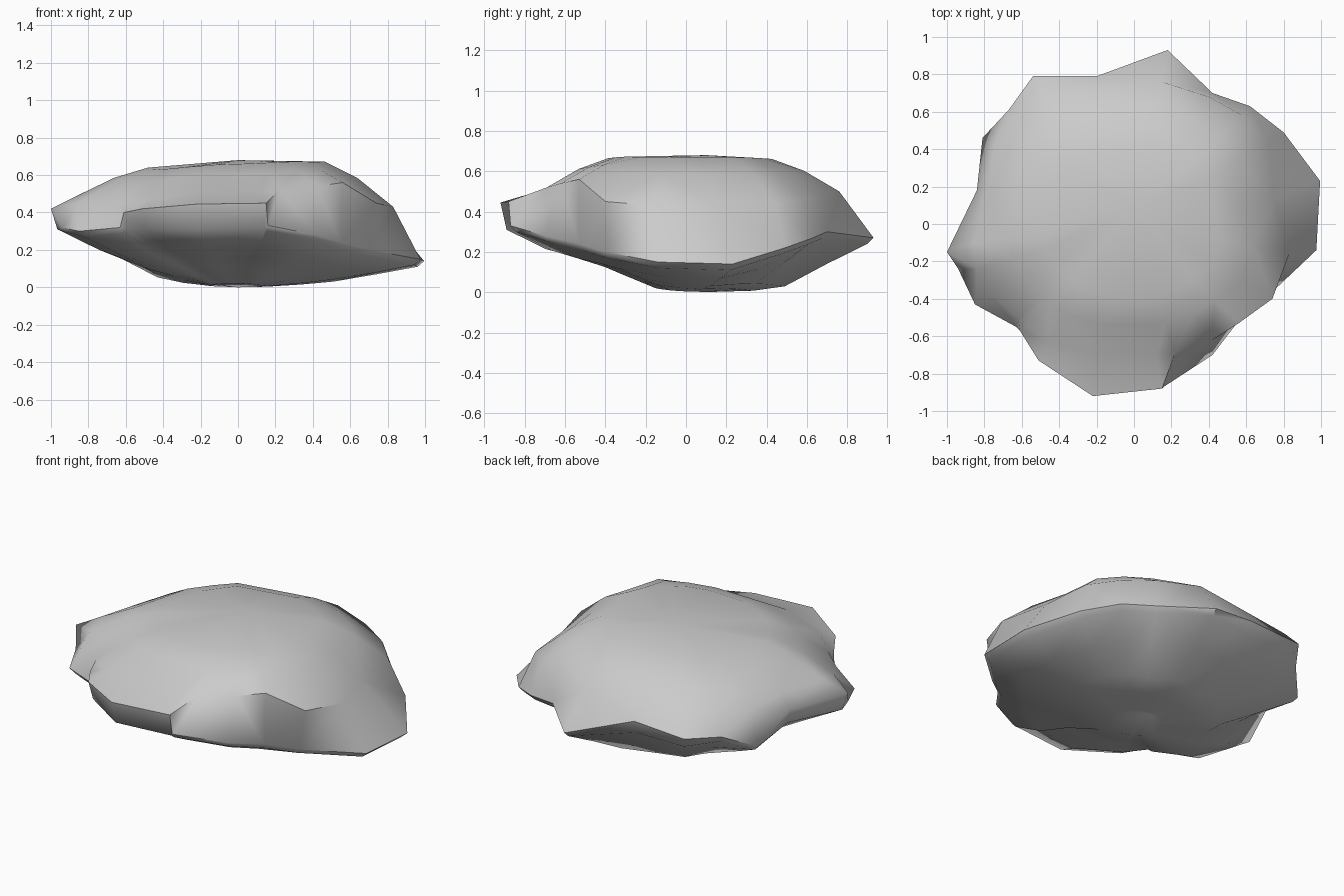
import bpy
import bmesh
import math
from mathutils import Vector

if "Cube" in bpy.data.objects:
    bpy.data.objects.remove(bpy.data.objects["Cube"], do_unlink=True)

CROWN_Z, MEAN_RADIUS, LIP_Z = .68, .86, .31

# Jagged widest outline of the boulder, counter-clockwise
RIM = [
    (-1, -.15, .42), (-.94, -.24, .32), (-.85, -.43, .3), (-.63, -.55, .32),
    (-.61, -.57, .4), (-.51, -.73, .42), (-.22, -.92, .445), (.15, -.88, .45),
    (.16, -.87, .33), (.42, -.7, .28), (.55, -.53, .24), (.7, -.4, .2),
    (.975, -.14, .15), (.995, .23, .14), (.8, .49, .22), (.62, .63, .27),
    (.42, .7, .3), (.18, .93, .27), (-.2, .79, .39), (-.54, .79, .37),
    (-.67, .61, .35), (-.81, .46, .27), (-.84, .18, .4),
]
# Rounded shoulder above it, one point per outline point
SHOULDER = [
    (-.86, -.1, .49), (-.84, -.24, .46), (-.76, -.38, .43), (-.62, -.5, .44),
    (-.58, -.54, .45), (-.46, -.63, .47), (-.2, -.7, .51), (.12, -.7, .51),
    (.22, -.69, .52), (.42, -.62, .54), (.56, -.53, .56), (.74, -.4, .45),
    (.83, -.16, .43), (.75, .13, .44), (.72, .44, .44), (.58, .58, .46),
    (.4, .68, .48), (.15, .76, .5), (-.2, .72, .49), (-.5, .71, .46),
    (-.62, .57, .47), (-.74, .42, .47), (-.78, .18, .49),
]
# Crown rings as (scale, share of the way to the crown)
CROWN_RINGS = [(.56, .88), (.77, .56)]
# Underside rings as (scale, share of the way to the ground, tilt to the back)
UNDER_RINGS = [(.77, .36, .05), (.55, .68, .2), (.38, .83, .14), (.18, .96, .03)]


def crown_point(point, scale, share):
    """Shrink a shoulder point toward the crown, fuller on the left side."""
    x, y, z = point
    return x * scale, y * scale, z + (CROWN_Z - z) * share * (1 + .12 * x)


def under_point(point, scale, share, tilt):
    """Pull an outline point under the lip, rounding off its jags."""
    flat = Vector(point[:2])
    direction = flat.normalized()
    radius = flat.length + (MEAN_RADIUS - flat.length) * (1 - scale)
    x, y = direction * radius * scale
    return x, y, min(point[2] - .03, LIP_Z) * (1 - share - tilt * direction.y)


# Stone surface, lofted from crown to underside
bm = bmesh.new()
outlines = [[crown_point(p, *ring) for p in SHOULDER] for ring in CROWN_RINGS]
outlines += [SHOULDER, RIM]
outlines.append([under_point(p, .97, 0, 0) for p in RIM])     # lip
outlines += [[under_point(p, *ring) for p in RIM] for ring in UNDER_RINGS]
rings = [[bm.verts.new(p) for p in outline] for outline in outlines]
count = len(RIM)
for above, below in zip(rings, rings[1:]):
    for i in range(count):
        j = (i + 1) % count
        bm.faces.new((above[i], below[i], below[j], above[j]))
crown = bm.verts.new((0, .1, CROWN_Z))
foot = bm.verts.new((0, .15, 0))
for i in range(count):
    j = (i + 1) % count
    bm.faces.new((crown, rings[0][i], rings[0][j]))
    bm.faces.new((foot, rings[-1][j], rings[-1][i]))
bmesh.ops.triangulate(bm, faces=bm.faces[:])
bmesh.ops.recalc_face_normals(bm, faces=bm.faces[:])

mesh = bpy.data.meshes.new("boulder")
bm.to_mesh(mesh)
bm.free()
boulder = bpy.data.objects.new("boulder", mesh)
bpy.context.collection.objects.link(boulder)

# Plain stone colour
stone = bpy.data.materials.new("stone_grey")
stone.use_nodes = True
grey = (.6, .6, .6, 1)
stone.diffuse_color = grey
stone.node_tree.nodes["Principled BSDF"].inputs["Base Color"].default_value = grey
mesh.materials.append(stone)

# Soft surface with crisp broken edges
bpy.context.view_layer.objects.active = boulder
boulder.select_set(True)
bpy.ops.object.shade_smooth_by_angle(angle=math.radians(55))
